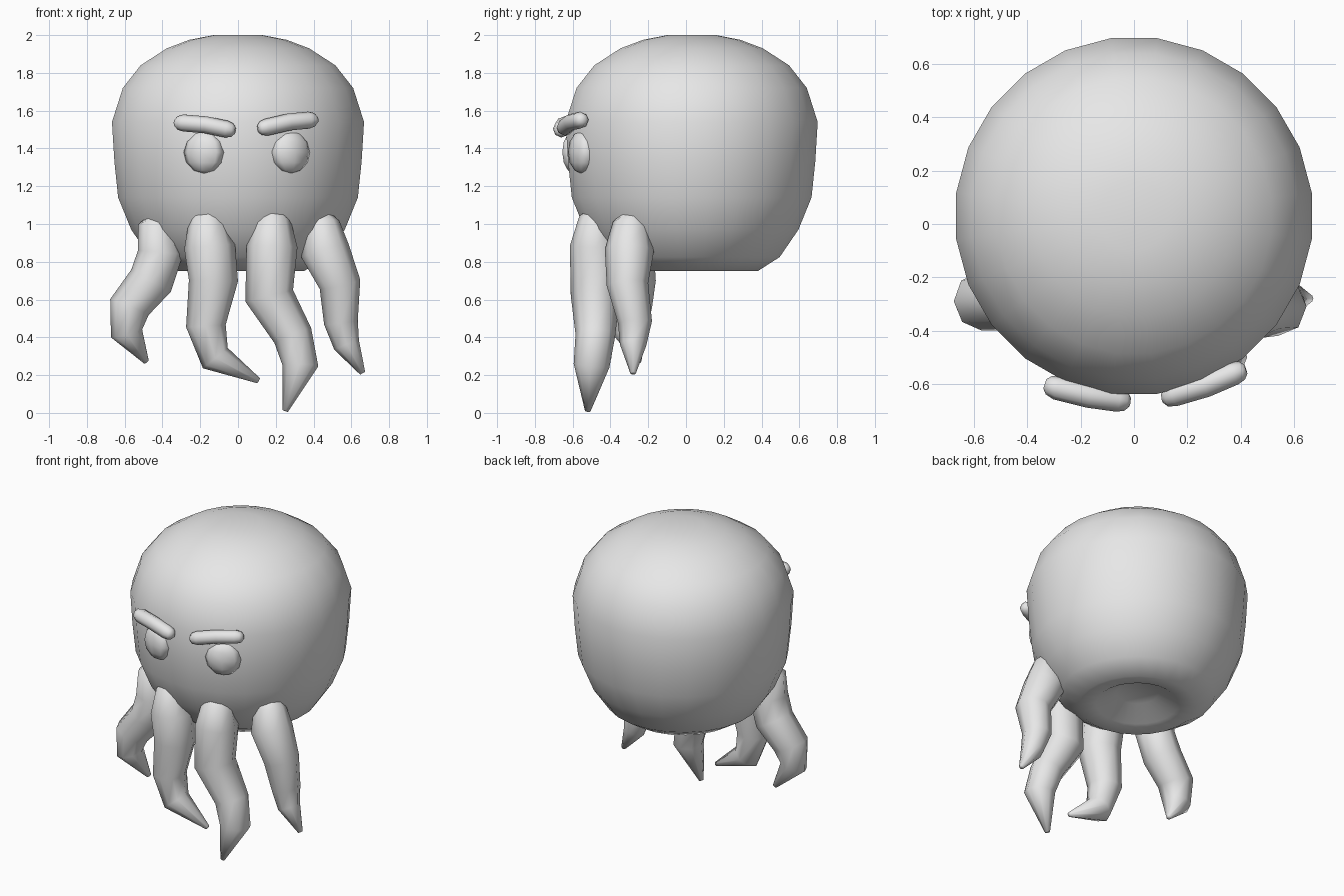
import bpy, bmesh, math
from mathutils import Vector, Matrix

grey = bpy.data.materials.new("plain grey")
grey.diffuse_color = (0.8, 0.8, 0.8, 1)


def finish(name, bm):
    bmesh.ops.recalc_face_normals(bm, faces=bm.faces[:])
    me = bpy.data.meshes.new(name)
    bm.to_mesh(me)
    bm.free()
    for p in me.polygons:
        p.use_smooth = True
    me.materials.append(grey)
    ob = bpy.data.objects.new(name, me)
    bpy.context.collection.objects.link(ob)
    return ob


def bridge(bm, a, b):
    n = len(a)
    for i in range(n):
        bm.faces.new((a[i], a[(i + 1) % n], b[(i + 1) % n], b[i]))


def tube(name, path, sides=8):
    """Closed tapered tube through points (x, y, z, radius)."""
    bm = bmesh.new()
    pts = [Vector(p[:3]) for p in path]
    rings = []
    for i, p in enumerate(pts):
        t = Vector((0, 0, 0))
        if i > 0:
            t += (p - pts[i - 1]).normalized()
        if i < len(pts) - 1:
            t += (pts[i + 1] - p).normalized()
        t.normalize()
        u = t.cross(Vector((0, 1, 0))).normalized()
        v = t.cross(u)
        ring = []
        for k in range(sides):
            a = 2 * math.pi * k / sides
            ring.append(bm.verts.new(p + path[i][3] * (u * math.cos(a) + v * math.sin(a))))
        rings.append(ring)
    for a, b in zip(rings, rings[1:]):
        bridge(bm, a, b)
    bm.faces.new(rings[0])
    bm.faces.new(rings[-1])
    return finish(name, bm)


# Head: turned profile (radius, height) with a hollow underside
profile = [(0.13, 2.0), (0.26, 1.975), (0.38, 1.93), (0.52, 1.84), (0.615, 1.72),
           (0.673, 1.54), (0.66, 1.33), (0.64, 1.14), (0.57, 0.97), (0.47, 0.825),
           (0.355, 0.752), (0.25, 0.765), (0.13, 0.84)]
bm = bmesh.new()
N = 24
rings = []
for r, z in profile:
    rings.append([bm.verts.new((r * math.cos(2 * math.pi * (k + 0.5) / N),
                                0.03 + r * math.sin(2 * math.pi * (k + 0.5) / N), z))
                  for k in range(N)])
for a, b in zip(rings, rings[1:]):
    bridge(bm, a, b)
bm.faces.new(rings[0])
bm.faces.new(rings[-1])
finish("head", bm)

# Tentacles: each starts inside the head and tapers to a bent tip
tentacles = {
    "tentacle_outer_left": [
        (-0.38, -0.24, 1.06, 0.05), (-0.43, -0.28, 0.98, 0.10), (-0.41, -0.29, 0.85, 0.12),
        (-0.46, -0.28, 0.70, 0.12), (-0.575, -0.29, 0.56, 0.11),
        (-0.59, -0.30, 0.42, 0.085), (-0.485, -0.25, 0.27, 0.015)],
    "tentacle_inner_left": [
        (-0.14, -0.42, 1.09, 0.05), (-0.16, -0.47, 1.01, 0.10), (-0.15, -0.48, 0.88, 0.135),
        (-0.13, -0.48, 0.70, 0.13), (-0.17, -0.48, 0.46, 0.105),
        (-0.12, -0.48, 0.29, 0.085), (0.11, -0.48, 0.17, 0.015)],
    "tentacle_inner_right": [
        (0.17, -0.42, 1.08, 0.05), (0.18, -0.47, 1.01, 0.10), (0.18, -0.48, 0.88, 0.135),
        (0.165, -0.48, 0.62, 0.13), (0.29, -0.48, 0.41, 0.105),
        (0.33, -0.50, 0.25, 0.095), (0.25, -0.52, 0.01, 0.015)],
    "tentacle_outer_right": [
        (0.40, -0.25, 1.08, 0.05), (0.44, -0.29, 0.99, 0.10), (0.46, -0.30, 0.86, 0.13),
        (0.54, -0.31, 0.68, 0.11), (0.545, -0.27, 0.48, 0.09),
        (0.575, -0.28, 0.36, 0.07), (0.66, -0.28, 0.21, 0.015)],
}
for name, path in tentacles.items():
    tube(name, path)

# Eyes: flattened low-sided spheres set on the face
for name, x, y in (("eye_left", -0.18, -0.595), ("eye_right", 0.28, -0.555)):
    bm = bmesh.new()
    bmesh.ops.create_uvsphere(bm, u_segments=8, v_segments=6, radius=0.112)
    turn = math.atan2(x, 0.03 - y)
    bmesh.ops.transform(bm, verts=bm.verts[:], matrix=Matrix.Translation((x, y, 1.38))
                        @ Matrix.Rotation(turn, 4, 'Z') @ Matrix.Diagonal((1, 0.5, 1, 1)))
    finish(name, bm)

# Brows: bent rounded bars sloping down toward the middle
brows = {
    "brow_left": [(-0.335, -0.60, 1.535, 0.018), (-0.32, -0.605, 1.535, 0.036),
                  (-0.29, -0.615, 1.535, 0.045), (-0.17, -0.645, 1.525, 0.045),
                  (-0.06, -0.66, 1.502, 0.045), (-0.03, -0.665, 1.497, 0.036),
                  (-0.015, -0.667, 1.495, 0.018)],
    "brow_right": [(0.105, -0.652, 1.505, 0.018), (0.12, -0.65, 1.507, 0.036),
                   (0.15, -0.64, 1.512, 0.045), (0.27, -0.605, 1.54, 0.045),
                   (0.375, -0.56, 1.55, 0.045), (0.405, -0.55, 1.552, 0.036),
                   (0.42, -0.545, 1.553, 0.018)],
}
for name, path in brows.items():
    tube(name, path)
